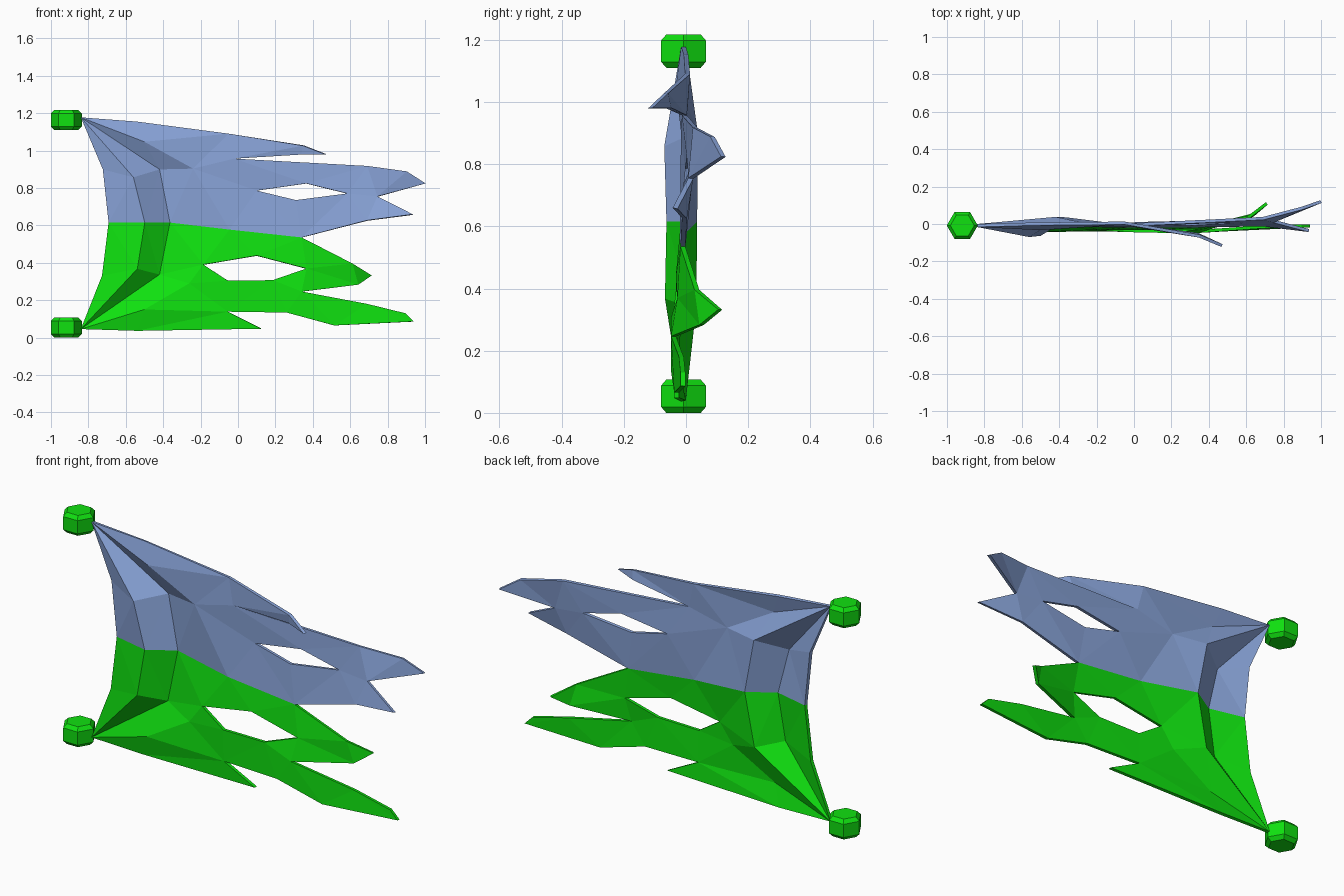
import bpy
import bmesh
import math
from mathutils import Vector
from mathutils.geometry import delaunay_2d_cdt

cube = bpy.data.objects.get("Cube")
if cube:
    bpy.data.objects.remove(cube, do_unlink=True)


def make_material(name, colour):
    material = bpy.data.materials.new(name)
    material.use_nodes = True
    material.diffuse_color = (*colour, 1)
    shader = next(n for n in material.node_tree.nodes if n.type == "BSDF_PRINCIPLED")
    shader.inputs["Base Color"].default_value = (*colour, 1)
    return material


green = make_material("bright green", (.005, .75, .005))
blue = make_material("soft blue", (.25, .37, .69))


def add_object(name, bm, materials):
    bmesh.ops.recalc_face_normals(bm, faces=bm.faces)
    mesh = bpy.data.meshes.new(name)
    bm.to_mesh(mesh)
    bm.free()
    for material in materials:
        mesh.materials.append(material)
    obj = bpy.data.objects.new(name, mesh)
    bpy.context.collection.objects.link(obj)
    return obj


# Hexagonal pole caps with chamfered rims
def make_cap(name, base):
    bm = bmesh.new()
    rings = []
    radius, height, chamfer = .083, .107, .019
    for r, z in ((radius - chamfer, 0), (radius, chamfer),
                 (radius, height - chamfer), (radius - chamfer, height)):
        rings.append([bm.verts.new((r * math.cos(math.tau * k / 6) - .918,
                                    r * math.sin(math.tau * k / 6) - .008,
                                    base + z)) for k in range(6)])
    for low, high in zip(rings, rings[1:]):
        for k in range(6):
            j = (k + 1) % 6
            bm.faces.new((low[k], low[j], high[j], high[k]))
    bm.faces.new(rings[0])
    bm.faces.new(rings[-1])
    add_object(name, bm, [green])


make_cap("lower_cap", 0)
make_cap("upper_cap", 1.11)

# Cloth landmarks as (x, depth y, z)
top_corner = (-.84, -.008, 1.177)
low_corner = (-.84, -.008, .046)
hem_upper = (-.72, -.01, .9)
hem_middle = (-.69, -.01, .615)
hem_lower = (-.725, -.01, .33)
seam_end = (.34, -.01, .535)

# Torn outline of the upper half, from the top corner to the seam
upper_edge = [
    (-.54, 0, 1.153), (-.05, .005, 1.09), (.35, -.065, 1.027),
    (.47, -.115, .98), (.34, -.055, .98), (-.02, -.005, .957),
    (.69, .03, .917), (.9, .085, .888), (1, .12, .824),
    (.745, .015, .754), (.935, -.035, .658), (.69, -.005, .626)]

# Torn outline of the lower half, from the seam to the low corner
lower_edge = [
    (.61, .035, .396), (.71, .11, .332), (.64, .05, .283),
    (.34, -.04, .246), (.69, -.015, .18), (.895, -.01, .13),
    (.94, -.01, .086), (.515, -.03, .065), (.26, -.04, .134),
    (-.055, -.03, .139), (.125, -.03, .048), (-.54, -.008, .038)]

outline = ([top_corner] + upper_edge + [seam_end] + lower_edge
           + [low_corner, hem_lower, hem_middle, hem_upper])

# Ripped holes
upper_hole = [(.1, .005, .786), (.365, .01, .824), (.585, .015, .77), (.31, 0, .735)]
lower_hole = [(-.185, -.025, .39), (.1, -.025, .438), (.365, -.02, .369),
              (.185, -.04, .307), (-.055, -.035, .305)]

# Folds running between the corners, and short creases out of each corner
front_fold = [top_corner, (-.56, -.062, .856), (-.5, -.055, .615),
              (-.54, -.06, .369), low_corner]
back_fold = [top_corner, (-.42, .03, .9), (-.365, .028, .615),
             (-.42, .025, .337), low_corner]
upper_crease = [top_corner, (-.5, -.025, 1.048), (-.24, -.008, .904)]
lower_crease = [low_corner, (-.5, -.035, .15), (-.26, -.025, .289)]

# Colour seam across the cloth
seam = [hem_middle, front_fold[2], back_fold[2], (-.045, -.012, .577), seam_end]


def inside(x, z, loop):
    hit = False
    for a, b in zip(loop, loop[1:] + loop[:1]):
        if (a[2] > z) != (b[2] > z):
            if x < a[0] + (z - a[2]) * (b[0] - a[0]) / (b[2] - a[2]):
                hit = not hit
    return hit


def make_cloth():
    points, edges = [], []

    def index(point):
        if point not in points:
            points.append(point)
        return points.index(point)

    paths = [loop + loop[:1] for loop in (outline, upper_hole, lower_hole)]
    paths += [front_fold, back_fold, upper_crease, lower_crease, seam]
    for path in paths:
        edges += [(index(a), index(b)) for a, b in zip(path, path[1:])]
    flat = [Vector((p[0], p[2])) for p in points]
    result = delaunay_2d_cdt(flat, edges, [], 0, 1e-5)
    coords, triangles, sources = result[0], result[2], result[3]

    bm = bmesh.new()
    verts = []
    for co, source in zip(coords, sources):
        depth = points[source[0]][1] if source else -.008
        verts.append(bm.verts.new((co.x, depth, co.y)))
    for triangle in triangles:
        x = sum(coords[i].x for i in triangle) / len(triangle)
        z = sum(coords[i].y for i in triangle) / len(triangle)
        torn = inside(x, z, upper_hole) or inside(x, z, lower_hole)
        if inside(x, z, outline) and not torn:
            face = bm.faces.new([verts[i] for i in triangle])
            # Blue above the sloping seam, green below
            seam_height = .615 - max(0, x + .365) * .114
            face.material_index = 1 if z > seam_height else 0
    loose = [v for v in bm.verts if not v.link_faces]
    bmesh.ops.delete(bm, geom=loose, context="VERTS")
    cloth = add_object("torn_cloth", bm, [green, blue])
    thickness = cloth.modifiers.new("thickness", "SOLIDIFY")
    thickness.thickness = .016
    thickness.offset = 0


make_cloth()
